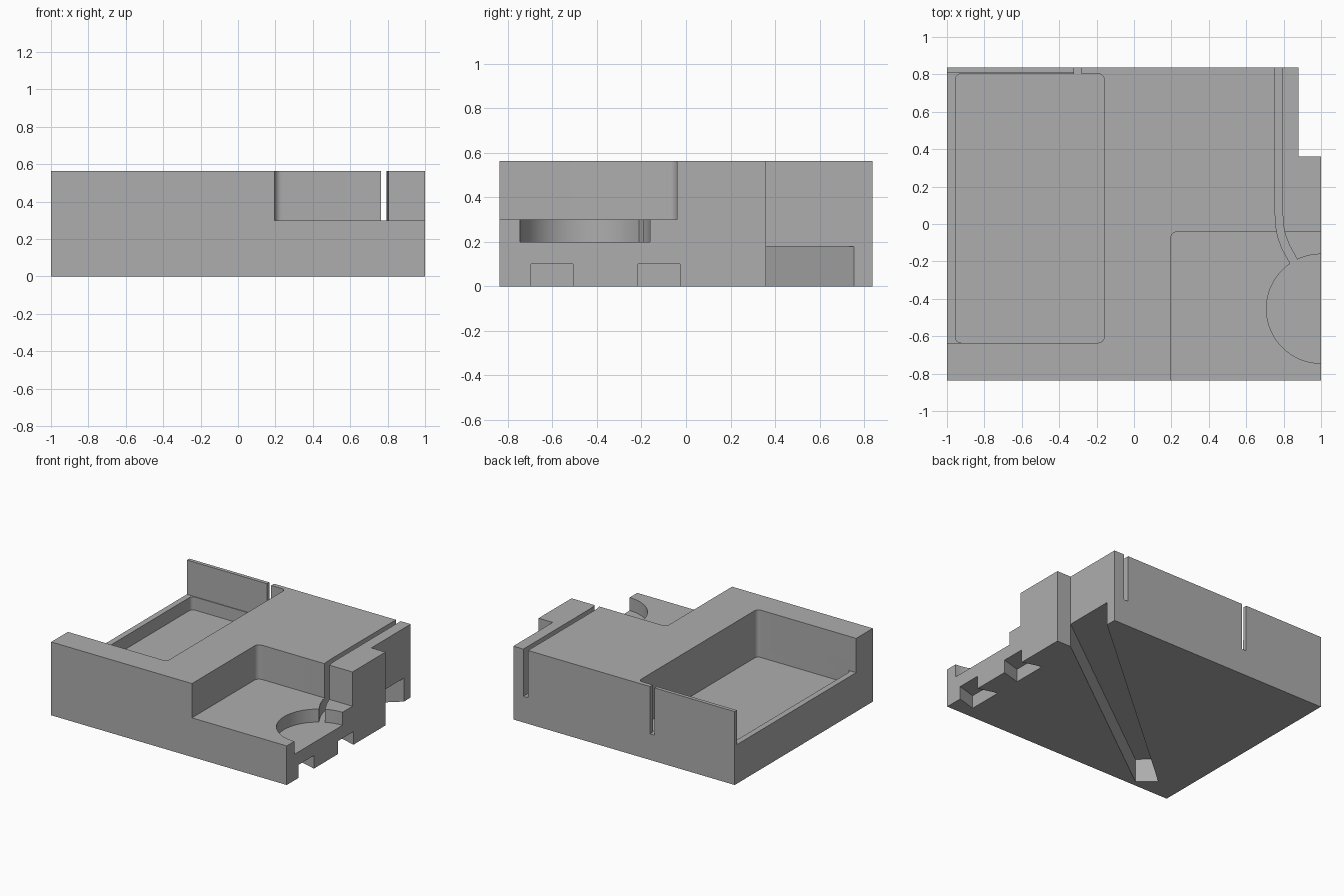
import bpy, bmesh, math

if "Cube" in bpy.data.objects:
    bpy.data.objects.remove(bpy.data.objects["Cube"])

grey = bpy.data.materials.new("mid_grey")
grey.diffuse_color = (0.42, 0.42, 0.42, 1)
grey.use_nodes = True
grey.node_tree.nodes["Principled BSDF"].inputs["Base Color"].default_value = grey.diffuse_color
TOP, LEDGE, FLOOR = 0.563, 0.30, 0.20


def prism(name, outline, z0, z1):
    """Extrude a flat outline between two heights."""
    bm = bmesh.new()
    face = bm.faces.new([bm.verts.new((x, y, z0)) for x, y in outline])
    ext = bmesh.ops.extrude_face_region(bm, geom=[face])
    for v in ext["geom"]:
        if isinstance(v, bmesh.types.BMVert):
            v.co.z = z1
    bmesh.ops.recalc_face_normals(bm, faces=bm.faces[:])
    mesh = bpy.data.meshes.new(name)
    bm.to_mesh(mesh)
    bm.free()
    mesh.materials.append(grey)
    ob = bpy.data.objects.new(name, mesh)
    bpy.context.collection.objects.link(ob)
    return ob


def rounded(x0, x1, y0, y1, r=0.0, steps=6):
    """Rectangle outline with rounded corners."""
    if r == 0:
        return [(x0, y0), (x1, y0), (x1, y1), (x0, y1)]
    pts = []
    centres = [(x1 - r, y1 - r), (x0 + r, y1 - r), (x0 + r, y0 + r), (x1 - r, y0 + r)]
    for i, (cx, cy) in enumerate(centres):
        for s in range(steps + 1):
            a = math.pi / 2 * (i + s / steps)
            pts.append((cx + r * math.cos(a), cy + r * math.sin(a)))
    return pts


# Main block with the notched back corner
body = prism("housing_block", [(-1, -0.837), (1, -0.837), (1, 0.36), (0.88, 0.36),
                               (0.88, 0.837), (-1, 0.837)], 0, TOP)


def cut(name, outline, z0, z1):
    cutter = prism(name, outline, z0, z1)
    cutter.hide_render = True
    mod = body.modifiers.new(name, 'BOOLEAN')
    mod.operation = 'DIFFERENCE'
    mod.solver = 'EXACT'
    mod.object = cutter
    bpy.context.view_layer.objects.active = body
    bpy.ops.object.modifier_apply(modifier=name)
    bpy.data.objects.remove(cutter)


# Large tray on the left, and its opening over the low side lip
cut("tray", rounded(-0.955, -0.16, -0.635, 0.803, 0.03), FLOOR, 1)
cut("tray_opening", rounded(-1.2, -0.3, -0.635, 0.809), LEDGE, 1)

# Slot through the back wall of the tray
cut("back_slot", rounded(-0.32, -0.28, 0.7, 1), FLOOR, 1)

# Open shelf at the front right
cut("shelf", rounded(0.195, 1.3, -1.2, -0.04, 0.04), LEDGE, 1)

# Round well in the shelf
well = [(1 + 0.292 * math.cos(2 * math.pi * i / 64),
         -0.453 + 0.292 * math.sin(2 * math.pi * i / 64)) for i in range(64)]
cut("well", well, FLOOR, 1)

# Narrow groove running from the back into the well
cut("groove", [(0.755, 1), (0.755, 0.05), (0.758, -0.01), (0.769, -0.07), (0.793, -0.135),
               (0.835, -0.21), (0.86, -0.25), (0.91, -0.25), (0.87, -0.185),
               (0.832, -0.115), (0.808, -0.055), (0.797, 0.0), (0.795, 0.05),
               (0.795, 1)], FLOOR, 1)

# Dovetail notches under the right edge
for i, (y0, y1) in enumerate([(-0.695, -0.51), (-0.213, -0.03)]):
    k = 0.05 / 0.15 * 0.1
    cut(f"dovetail_{i}", [(1.1, y0 + k * 0.8), (1.1, y1 - k * 0.8), (0.85, y1 + 0.045),
                          (0.85, y0 - 0.045)], -0.2, 0.10)

# Tapered diagonal channel under the block
cut("under_channel", [(0.88, 0.36), (1.1, 0.523), (1.1, 0.944), (0.88, 0.755),
                      (-0.80, -0.69), (-0.68, -0.795)], -0.2, 0.18)

# Smooth the rounded walls, keep the edges sharp
bpy.ops.object.select_all(action='DESELECT')
body.select_set(True)
bpy.context.view_layer.objects.active = body
bpy.ops.object.shade_smooth_by_angle(angle=math.radians(30))
